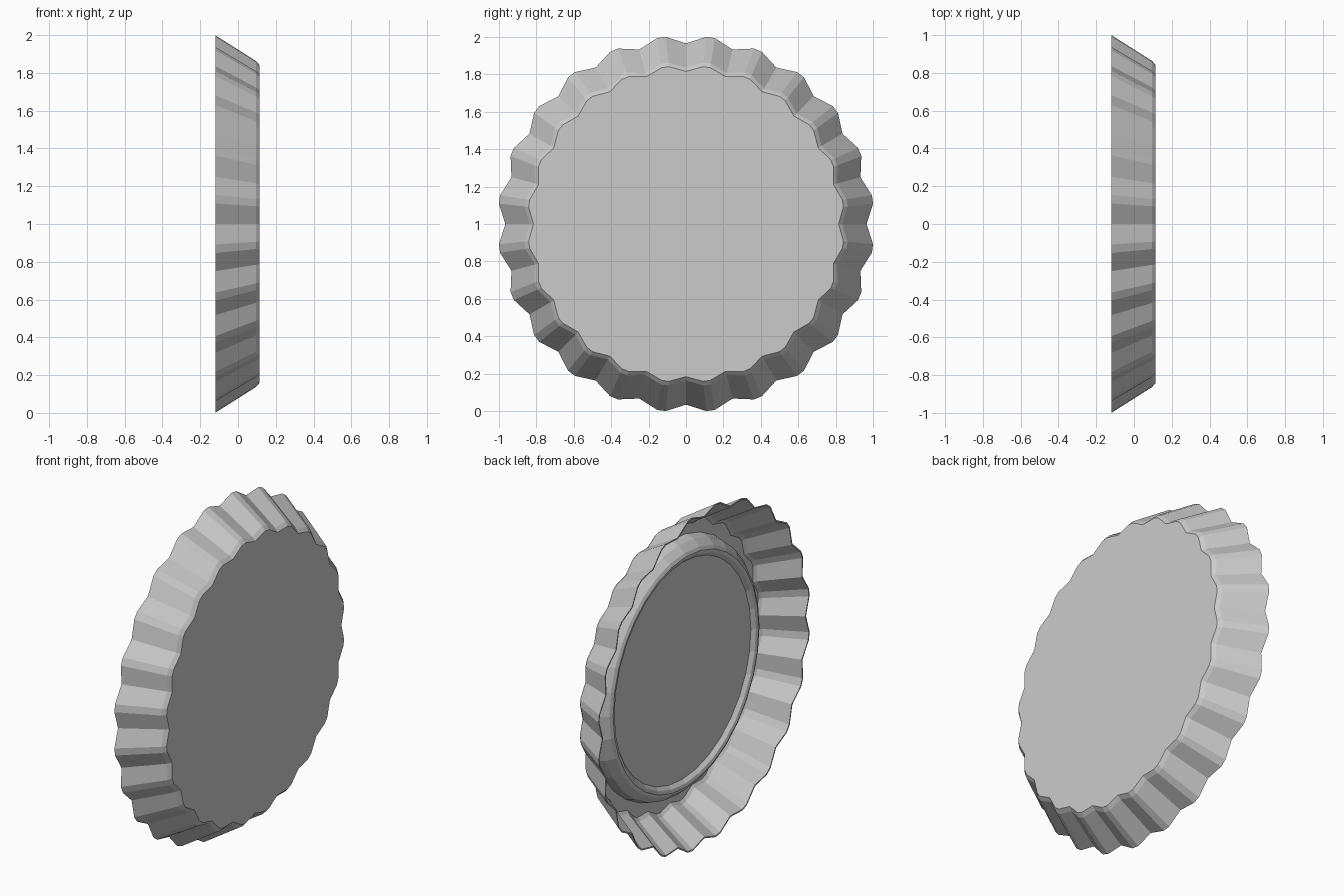
import bpy, bmesh
from math import sin, cos, radians, pi

cube = bpy.data.objects.get("Cube")
if cube:
    bpy.data.objects.remove(cube, do_unlink=True)

metal = bpy.data.materials.new("plain_grey")
metal.use_nodes = True
grey = (0.6, 0.6, 0.6, 1)
metal.diffuse_color = grey
metal.node_tree.nodes["Principled BSDF"].inputs["Base Color"].default_value = grey

TEETH = 24


def fluted_ring(x, peak, valley):
    """Points round the x axis: a valley then a narrow two-point crest per tooth."""
    pts = []
    for k in range(TEETH):
        for off, r in ((0, valley), (6.2, peak), (8.8, peak)):
            a = radians(k * 360 / TEETH + off)
            pts.append((x, r * sin(a), 1 + r * cos(a)))
    return pts


def round_ring(x, r, sides=32):
    return [(x, r * sin(2 * pi * i / sides), 1 + r * cos(2 * pi * i / sides))
            for i in range(sides)]


def loft(name, rings):
    """Skin successive rings and close both ends."""
    bm = bmesh.new()
    loops = [[bm.verts.new(p) for p in ring] for ring in rings]
    n = len(loops[0])
    for a, b in zip(loops, loops[1:]):
        for i in range(n):
            j = (i + 1) % n
            bm.faces.new((a[i], a[j], b[j], b[i]))
    bm.faces.new(loops[0])
    bm.faces.new(loops[-1])
    bmesh.ops.recalc_face_normals(bm, faces=bm.faces)
    mesh = bpy.data.meshes.new(name)
    bm.to_mesh(mesh)
    bm.free()
    mesh.materials.append(metal)
    obj = bpy.data.objects.new(name, mesh)
    bpy.context.collection.objects.link(obj)
    return obj


# Thin cap: flat face, bevel, flared skirt, rim, then back up the inside
loft("fluted_cap", [
    fluted_ring(0.115, 0.845, 0.815),
    fluted_ring(0.095, 0.868, 0.835),
    fluted_ring(-0.12, 1.005, 0.965),
    fluted_ring(-0.12, 0.997, 0.957),
    fluted_ring(0.09, 0.86, 0.827),
    fluted_ring(0.105, 0.84, 0.81),
])

# Raised sealing ring with a sunken disc inside the cap
loft("sealing_liner", [
    round_ring(0.11, 0.76),
    round_ring(0.05, 0.745),
    round_ring(0.01, 0.71),
    round_ring(0.0, 0.69),
    round_ring(0.005, 0.67),
    round_ring(0.025, 0.65),
])
